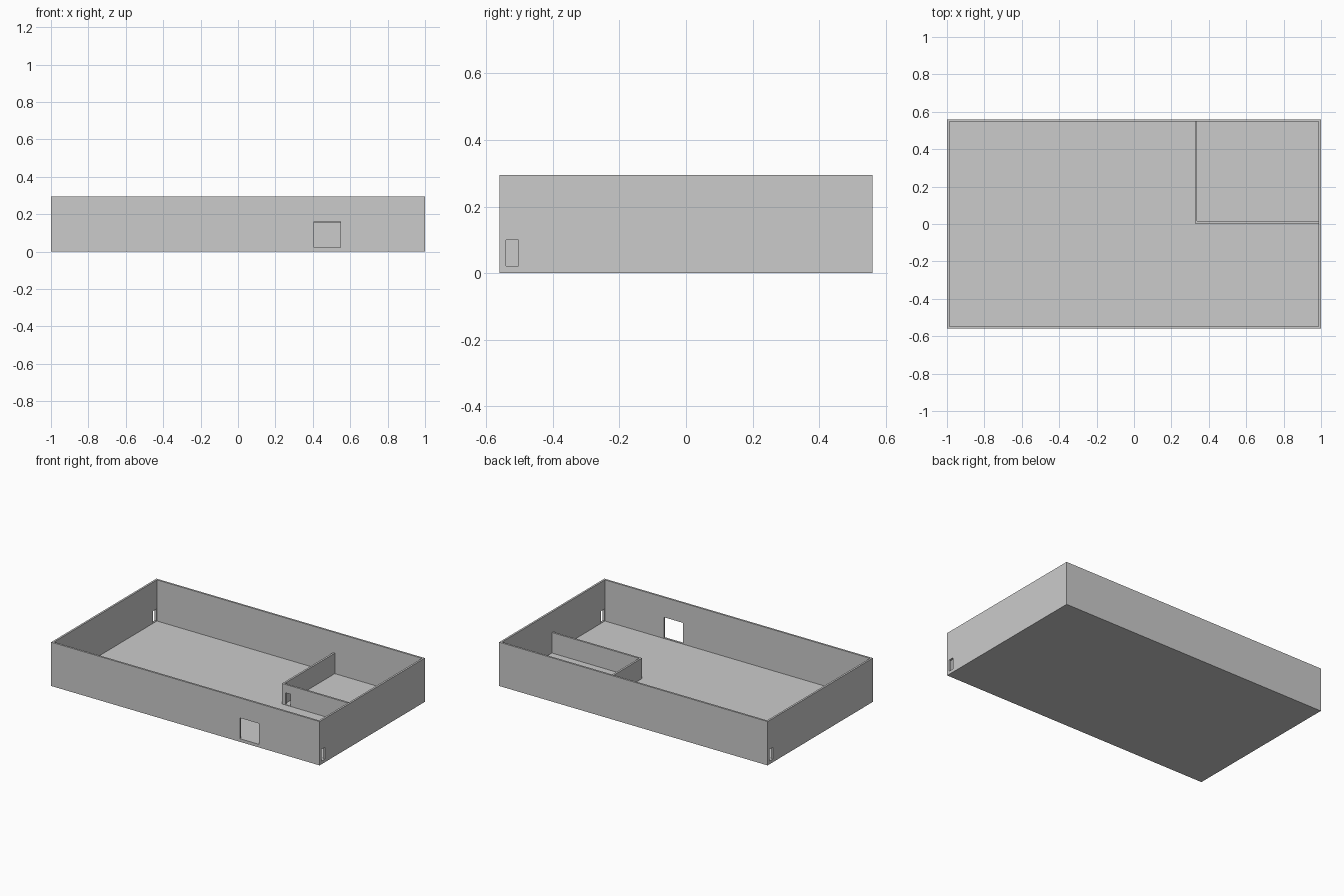
import bpy

if "Cube" in bpy.data.objects:
    bpy.data.objects.remove(bpy.data.objects["Cube"])

X, Y, H = 1.0, 0.56, 0.295      # half length, half width, outer wall height
T, F = 0.013, 0.018             # wall thickness, floor thickness
ROOM_X, ROOM_Y, ROOM_H = 0.325, 0.004, 0.156


def box(name, lo, hi):
    """Axis-aligned box between two corners."""
    size = [b - a for a, b in zip(lo, hi)]
    bpy.ops.mesh.primitive_cube_add(size=1, location=[(a + b) / 2 for a, b in zip(lo, hi)])
    ob = bpy.context.object
    ob.name = name
    ob.scale = size
    bpy.ops.object.transform_apply(location=False, rotation=False, scale=True)
    return ob


def cut(target, name, lo, hi):
    """Subtract a hidden box from the target."""
    cutter = box(name, lo, hi)
    cutter.hide_render = True
    cutter.display_type = 'WIRE'
    mod = target.modifiers.new(name, 'BOOLEAN')
    mod.operation = 'DIFFERENCE'
    mod.solver = 'EXACT'
    mod.object = cutter


# Floor and outer walls
shell = box("floor_and_outer_walls", (-X, -Y, 0), (X, Y, H))
cut(shell, "interior_cutter", (-X + T, -Y + T, F), (X - T, Y - T, H + 0.1))

# Large front entrance
cut(shell, "front_entrance_cutter", (0.406, -Y - 0.05, 0.021), (0.547, -Y + 0.05, 0.161))

# Small side doors at opposite corners
for side, name in ((1, "right_door_cutter"), (-1, "left_door_cutter")):
    ys = sorted((-side * 0.541, -side * 0.504))
    cut(shell, name, (side * X - 0.05, ys[0], 0.021), (side * X + 0.05, ys[1], 0.10))

# L-shaped low partition of the corner room, with its doorway
room = box("corner_room_walls", (ROOM_X, ROOM_Y, F - 0.002), (X - T / 2, Y - T / 2, ROOM_H))
cut(room, "room_interior_cutter", (ROOM_X + T, ROOM_Y + T, -0.1), (X + 0.1, Y + 0.1, H))
cut(room, "room_door_cutter", (0.35, ROOM_Y - 0.05, 0.021), (0.388, ROOM_Y + 0.05, 0.10))
